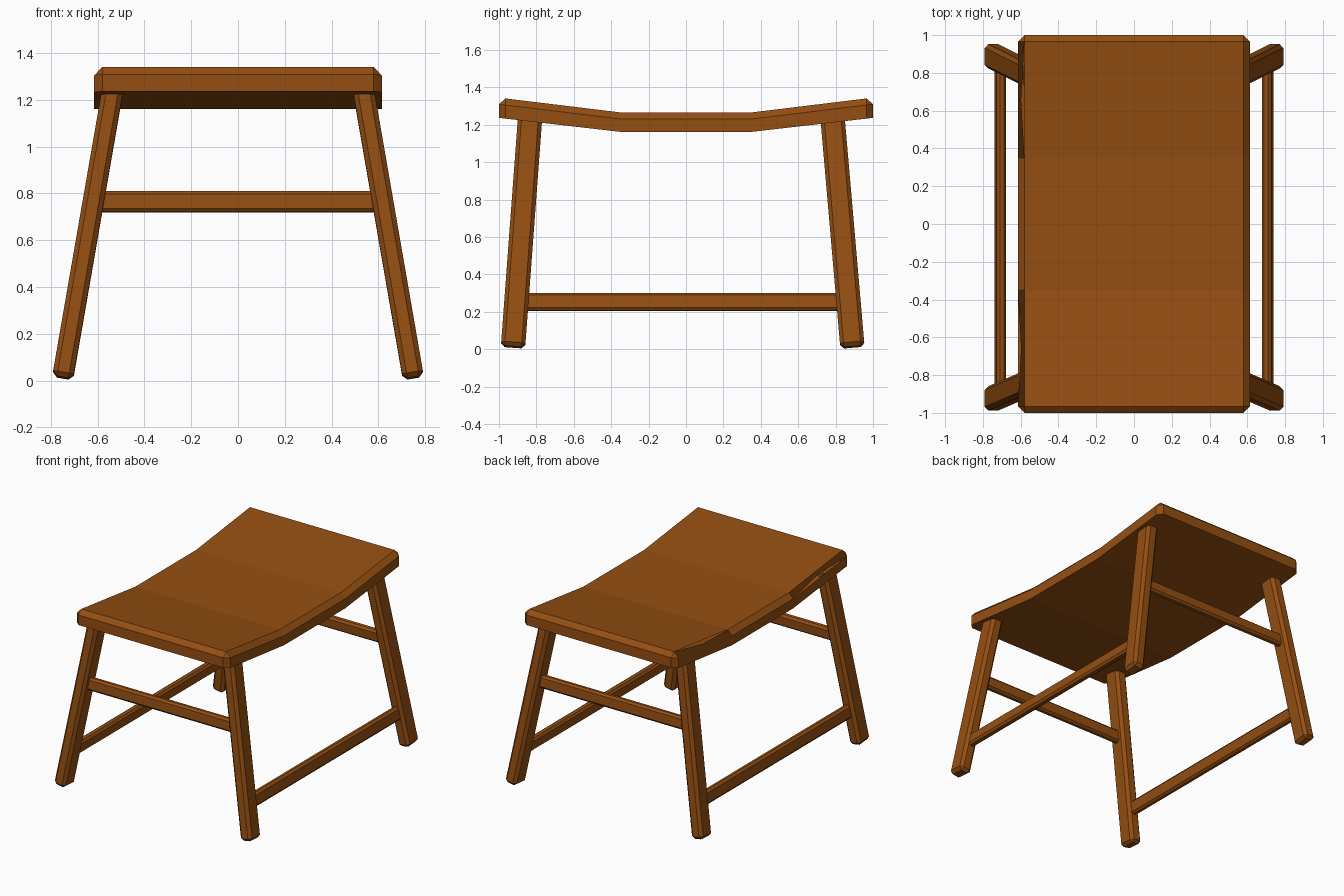
import bpy, bmesh
from mathutils import Vector, Matrix

if "Cube" in bpy.data.objects:
    bpy.data.objects.remove(bpy.data.objects["Cube"])

wood = bpy.data.materials.new("brown wood")
wood.diffuse_color = (0.30, 0.078, 0.006, 1)
wood.use_nodes = True
wood.node_tree.nodes["Principled BSDF"].inputs["Base Color"].default_value = wood.diffuse_color


def finish(bm, name):
    bmesh.ops.recalc_face_normals(bm, faces=bm.faces[:])
    me = bpy.data.meshes.new(name)
    bm.to_mesh(me)
    bm.free()
    me.materials.append(wood)
    ob = bpy.data.objects.new(name, me)
    bpy.context.collection.objects.link(ob)
    return ob


def bar(name, a, b, width, depth, hint, bevel):
    """Chamfered beam from a to b; width lies along the hint direction."""
    a, b = Vector(a), Vector(b)
    z = (b - a).normalized()
    x = Vector(hint)
    x = (x - z * x.dot(z)).normalized()
    y = z.cross(x)
    rot = Matrix((x, y, z)).transposed().to_4x4()
    bm = bmesh.new()
    bmesh.ops.create_cube(bm, size=1)
    bmesh.ops.scale(bm, vec=(width, depth, (b - a).length), verts=bm.verts)
    bmesh.ops.bevel(bm, geom=bm.edges[:], offset=bevel, segments=1,
                    affect='EDGES')
    bm.transform(Matrix.Translation((a + b) / 2) @ rot)
    return finish(bm, name)


# Seat: dished profile extruded across x, top rim and corners chamfered
top = [(-1, 1.345), (-0.35, 1.266), (0.35, 1.266), (1, 1.345)]
bottom = [(1, 1.237), (0.35, 1.162), (-0.35, 1.162), (-1, 1.237)]
HALF = 0.615
bm = bmesh.new()
rings = [[bm.verts.new((x, y, z)) for y, z in top + bottom]
         for x in (-HALF, HALF)]
for i in range(8):
    j = (i + 1) % 8
    bm.faces.new((rings[0][i], rings[0][j], rings[1][j], rings[1][i]))
for r in rings:
    for i in range(3):
        bm.faces.new((r[i], r[i + 1], r[6 - i], r[7 - i]))
top_verts = {v for r in rings for v in r[:4]}
rim = []
for e in bm.edges:
    p, q = (v.co for v in e.verts)
    n_top = sum(v in top_verts for v in e.verts)
    crease = abs(p.x - q.x) > 0.1 and abs(p.y) < 0.9
    corner = n_top == 1 and abs(p.y) > 0.9
    if (n_top == 2 and not crease) or corner:
        rim.append(e)
bmesh.ops.bevel(bm, geom=rim, offset=0.035, segments=1, affect='EDGES')
finish(bm, "seat")


def leg_point(sx, rear, z):
    """Centre of a splayed leg at height z."""
    t = (z - 0.01) / 1.21
    y = 0.89 - 0.105 * t if rear else -0.925 + 0.09 * t
    return Vector((sx * (0.75 - 0.21 * t), y, z))


# Legs
for rear in (False, True):
    for sx, side in ((-1, "left"), (1, "right")):
        bar(f"{'back' if rear else 'front'}_{side}_leg",
            leg_point(sx, rear, 0.012), leg_point(sx, rear, 1.26),
            0.09, 0.13, (1, 0, 0), 0.02)

# High stretchers across the front and back, tilted with the legs
for rear in (False, True):
    lean = leg_point(1, rear, 1) - leg_point(1, rear, 0)
    bar(f"{'back' if rear else 'front'}_stretcher",
        leg_point(-1, rear, 0.765), leg_point(1, rear, 0.765),
        0.09, 0.05, (0, lean.y, 1), 0.014)

# Low stretchers along the sides
for sx, side in ((-1, "left"), (1, "right")):
    lean = leg_point(sx, False, 1) - leg_point(sx, False, 0)
    bar(f"{side}_stretcher",
        leg_point(sx, False, 0.252), leg_point(sx, True, 0.252),
        0.095, 0.05, (lean.x, 0, 1), 0.014)
